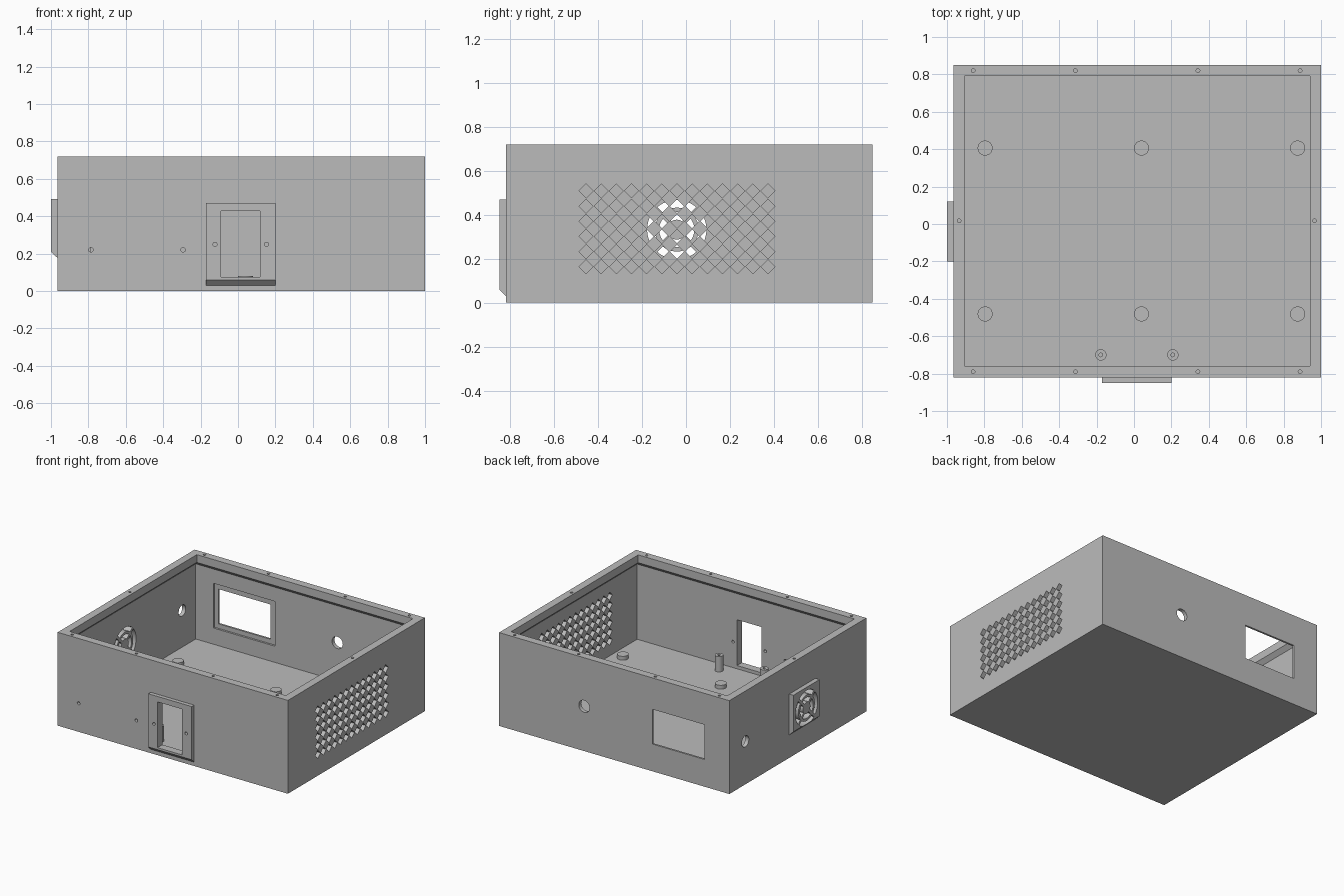
import bpy
import bmesh
from math import asin, cos, pi, sin

if "Cube" in bpy.data.objects:
    bpy.data.objects.remove(bpy.data.objects["Cube"], do_unlink=True)

grey = bpy.data.materials.new("plain grey")
grey.use_nodes = True
grey.diffuse_color = (0.5, 0.5, 0.5, 1)
grey.node_tree.nodes["Principled BSDF"].inputs["Base Color"].default_value = (0.5, 0.5, 0.5, 1)

# Overall sizes
LEFT, RIGHT, FRONT, BACK = -0.965, 1.0, -0.82, 0.85
HEIGHT, WALL, FLOOR, RIM = 0.72, 0.03, 0.05, 0.06


def circle(u, v, r, n=32):
    return [(u + r * cos(2 * pi * i / n), v + r * sin(2 * pi * i / n)) for i in range(n)]


def rect(u0, u1, v0, v1):
    return [(u0, v0), (u1, v0), (u1, v1), (u0, v1)]


def sector(u, v, r0, r1, middle, spoke, n=12):
    """Outline of a grille slot between two radii and two straight spokes."""
    points = []
    for r, way in ((r1, 1), (r0, -1)):
        half = pi / 4 - asin(spoke / 2 / r)
        for i in range(n + 1):
            a = middle + way * half * (2 * i / n - 1)
            points.append((u + r * cos(a), v + r * sin(a)))
    return points


def loft(bm, rings):
    loops = [[bm.verts.new(p) for p in ring] for ring in rings]
    for a, b in zip(loops, loops[1:]):
        for i in range(len(a)):
            j = (i + 1) % len(a)
            bm.faces.new((a[i], a[j], b[j], b[i]))
    bm.faces.new(loops[0])
    bm.faces.new(loops[-1])


def prism(bm, outline, axis, start, end):
    place = {"x": lambda u, v, d: (d, u, v),
             "y": lambda u, v, d: (u, d, v),
             "z": lambda u, v, d: (u, v, d)}[axis]
    loft(bm, [[place(u, v, d) for u, v in outline] for d in (start, end)])


def finish(bm, name):
    bmesh.ops.recalc_face_normals(bm, faces=bm.faces)
    mesh = bpy.data.meshes.new(name)
    bm.to_mesh(mesh)
    bm.free()
    mesh.materials.append(grey)
    ob = bpy.data.objects.new(name, mesh)
    bpy.context.collection.objects.link(ob)
    return ob


def prisms(name, items):
    bm = bmesh.new()
    for item in items:
        prism(bm, *item)
    return finish(bm, name)


def activate(ob):
    bpy.ops.object.select_all(action="DESELECT")
    ob.select_set(True)
    bpy.context.view_layer.objects.active = ob


def cut(ob, items):
    cutter = prisms("cutter", items)
    cutter.hide_render = True
    mod = ob.modifiers.new("cut", "BOOLEAN")
    mod.operation, mod.solver, mod.object = "DIFFERENCE", "EXACT", cutter
    activate(ob)
    bpy.ops.object.modifier_apply(modifier=mod.name)
    bpy.data.objects.remove(cutter, do_unlink=True)


def smooth(ob):
    activate(ob)
    bpy.ops.object.shade_smooth_by_angle(angle=pi / 7)


# Open box with an overhanging rim that slopes back to the wall
bm = bmesh.new()
steps = [(0, 0), (0, HEIGHT), (RIM, HEIGHT), (RIM, HEIGHT - 0.06),
         (WALL, HEIGHT - 0.09), (WALL, FLOOR)]
loft(bm, [[(x, y, z) for x, y in rect(LEFT + i, RIGHT - i, FRONT + i, BACK - i)]
          for i, z in steps])
enclosure = finish(bm, "enclosure")

# Shallow recess inside the back wall, around the window
cut(enclosure, [(rect(-0.785, -0.26, 0.175, 0.52), "y", BACK - 0.05, BACK - 0.015)])

# Back window and cable hole, small front holes
cut(enclosure, [
    (rect(-0.752, -0.308, 0.21, 0.478), "y", BACK - 0.1, BACK + 0.1),
    (circle(0.274, 0.345, 0.046), "y", BACK - 0.1, BACK + 0.1),
    (circle(-0.786, 0.22, 0.012, 16), "y", FRONT - 0.1, FRONT + 0.1),
    (circle(-0.294, 0.22, 0.012, 16), "y", FRONT - 0.1, FRONT + 0.1),
])

# Diamond vents in the +x wall
cut(enclosure, [(circle(-0.455 + 0.069 * i, 0.164 + 0.069 * j, 0.032, 4), "x", RIGHT - 0.1, RIGHT + 0.1)
                for i in range(13) for j in range(6)])

# Screw holes in the rim
rim_spots = [(x, y) for x in (-0.86, -0.313, 0.342, 0.888) for y in (FRONT + 0.03, BACK - 0.03)]
rim_spots += [(LEFT + 0.03, 0.017), (RIGHT - 0.035, 0.017)]
cut(enclosure, [(circle(x, y, 0.01, 16), "z", HEIGHT - 0.05, HEIGHT + 0.05) for x, y in rim_spots])

# Raised surrounds with a sloped lower edge
front_bezel = prisms("front_bezel", [
    ([(FRONT, 0.03), (FRONT - 0.03, 0.06), (FRONT - 0.03, 0.47), (FRONT, 0.47)], "x", -0.17, 0.2)])
fan_bezel = prisms("fan_bezel", [
    ([(LEFT, 0.177), (LEFT - 0.035, 0.21), (LEFT - 0.035, 0.492), (LEFT, 0.492)], "y", -0.2, 0.12)])

# Front opening and its screw holes pass through surround and wall
front_cuts = [(rect(-0.092, 0.118, 0.075, 0.428), "y", FRONT - 0.1, FRONT + 0.1)]
front_cuts += [(circle(x, 0.25, 0.011, 16), "y", FRONT - 0.1, FRONT + 0.1) for x in (-0.123, 0.152)]

# Fan grille slots, and the round hole beside them
fan_cuts = [(sector(-0.042, 0.333, r0, r1, k * pi / 2, 0.02), "x", LEFT - 0.1, LEFT + 0.1)
            for r0, r1 in ((0.045, 0.08), (0.1, 0.135)) for k in range(4)]
side_hole = (circle(0.655, 0.332, 0.043), "x", LEFT - 0.1, LEFT + 0.1)

cut(enclosure, front_cuts)
cut(front_bezel, front_cuts)
cut(enclosure, fan_cuts + [side_hole])
cut(fan_bezel, fan_cuts)

# Low support pads on the floor
pads = prisms("floor_pads", [(circle(x, y, 0.04), "z", FLOOR, FLOOR + 0.03)
                             for x in (-0.796, 0.04, 0.875) for y in (0.406, -0.481)])

# Tall screw posts behind the front opening
spots = [(-0.177, -0.7), (0.208, -0.7)]
posts = prisms("screw_posts", [(circle(x, y, 0.03), "z", FLOOR, 0.168) for x, y in spots])
cut(posts, [(circle(x, y, 0.01, 16), "z", 0.09, 0.2) for x, y in spots])

for ob in (enclosure, front_bezel, fan_bezel, pads, posts):
    smooth(ob)
